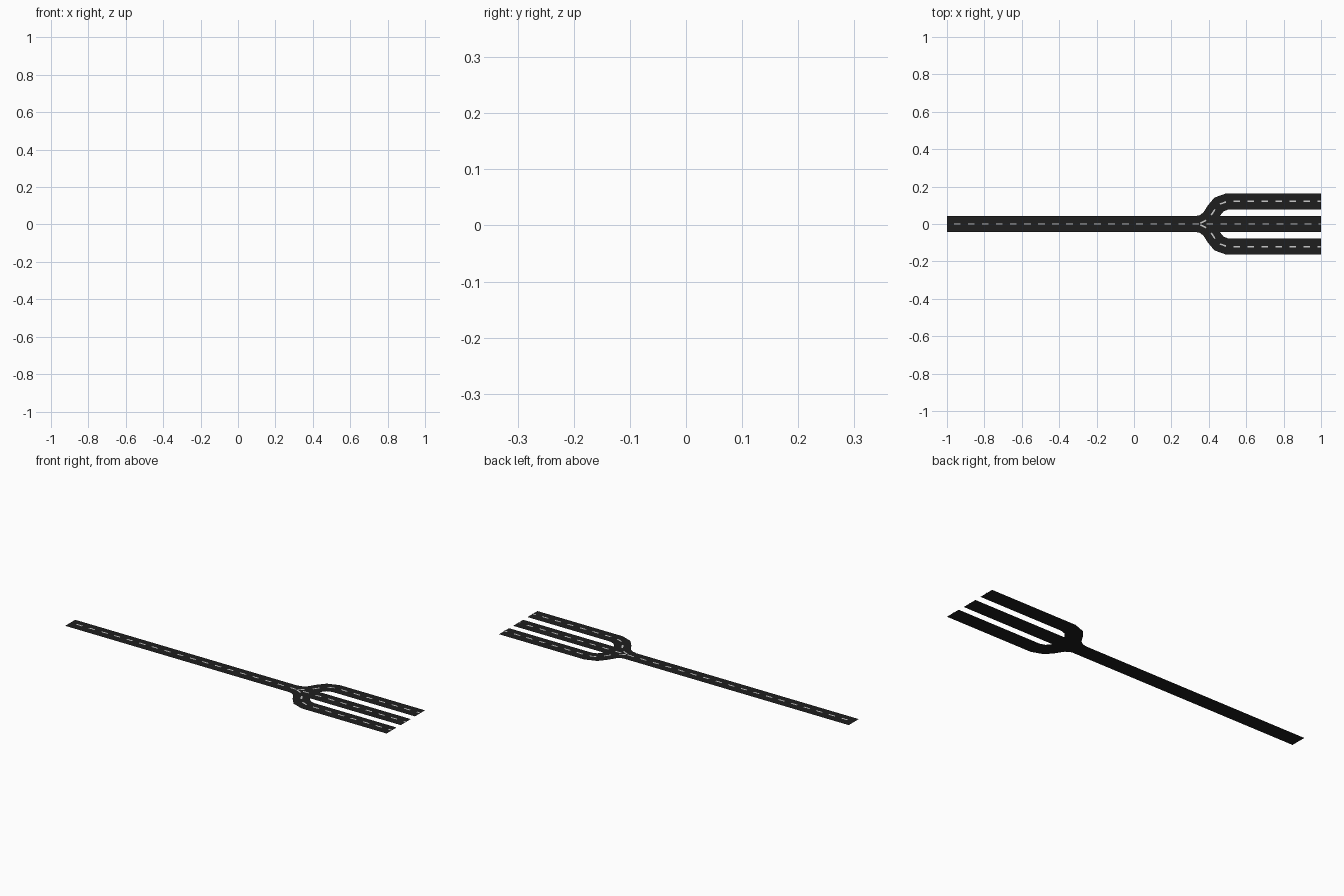
import bpy, bmesh
from mathutils import Vector

if "Cube" in bpy.data.objects:
    bpy.data.objects.remove(bpy.data.objects["Cube"])

HALF, DASH_HALF = 0.0425, 0.004
PERIOD, DASH = 0.075, 0.036


def material(name, c):
    m = bpy.data.materials.new(name)
    m.diffuse_color = (c, c, c, 1)
    m.use_nodes = True
    m.node_tree.nodes["Principled BSDF"].inputs["Base Color"].default_value = m.diffuse_color
    return m


asphalt = material("asphalt", 0.013)
paint = material("paint", 0.6)


def ribbon(bm, path, half, z):
    """Flat strip of quads along a 2D path, mitred at its points."""
    rows = []
    for i, p in enumerate(path):
        a = (p - path[i - 1]).normalized() if i else None
        b = (path[i + 1] - p).normalized() if i < len(path) - 1 else None
        t = ((a or b) + (b or a)).normalized()
        n = Vector((-t.y, t.x)) * half / max(0.5, t.dot(a or b))
        rows.append([bm.verts.new((*(p + s * n), z)) for s in (-1, 1)])
    for (r0, l0), (r1, l1) in zip(rows, rows[1:]):
        bm.faces.new((r0, r1, l1, l0))


def finish(bm, name, mat):
    me = bpy.data.meshes.new(name)
    bm.to_mesh(me)
    bm.free()
    me.materials.append(mat)
    bpy.context.collection.objects.link(bpy.data.objects.new(name, me))


def locate(path, d):
    """Point at distance d along the path."""
    for p, q in zip(path, path[1:]):
        length = (q - p).length
        if d <= length:
            return p.lerp(q, d / length)
        d -= length
    return path[-1]


def road(name, path, z, first):
    bm = bmesh.new()
    ribbon(bm, path, HALF, z)
    finish(bm, name, asphalt)
    # dashed centre line just above the surface
    total = sum((q - p).length for p, q in zip(path, path[1:]))
    bm = bmesh.new()
    d = first
    while d < total - 0.005:
        ribbon(bm, [locate(path, d), locate(path, min(d + DASH, total))], DASH_HALF, z + 0.002)
        d += PERIOD
    finish(bm, name + "_centre_line", paint)


# straight main road
road("main_road", [Vector((-1, 0)), Vector((1, 0))], 0.0, 0.037)

# two side branches: curved exit, then parallel to the main road
bend = [(0.335, 0), (0.37, 0.008), (0.403, 0.032), (0.43, 0.075),
        (0.455, 0.105), (0.5, 0.121), (1, 0.121)]
for side, label in ((1, "left"), (-1, "right")):
    road(label + "_branch", [Vector((x, y * side)) for x, y in bend], 0.001, 0.02)
